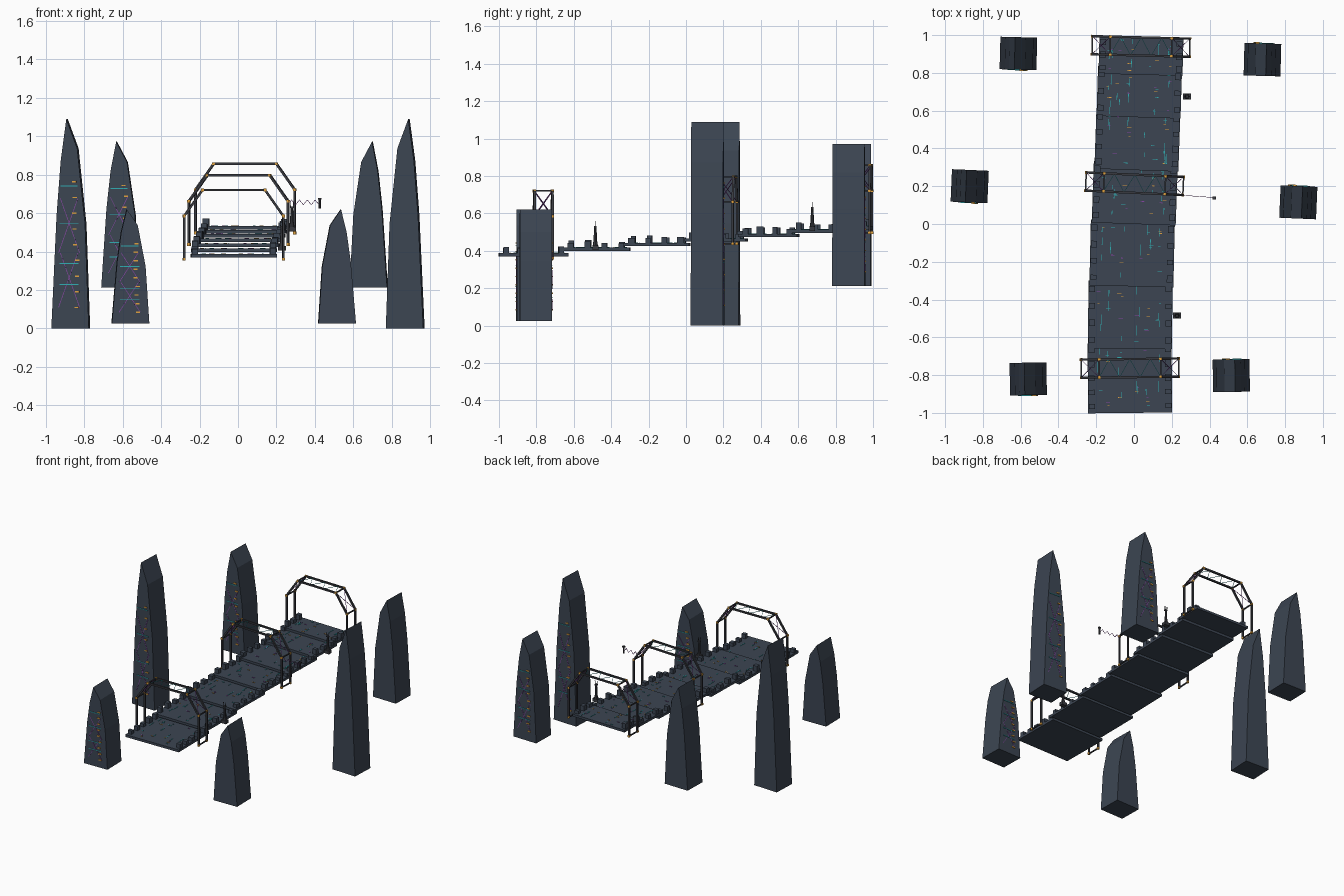
import bpy, bmesh, random
from math import radians
from mathutils import Matrix, Vector

if "Cube" in bpy.data.objects:
    bpy.data.objects.remove(bpy.data.objects["Cube"])

random.seed(4)


def mat(name, r, g, b):
    m = bpy.data.materials.new(name)
    m.diffuse_color = (r, g, b, 1)
    m.use_nodes = True
    m.node_tree.nodes["Principled BSDF"].inputs["Base Color"].default_value = m.diffuse_color
    return m


SLATE = mat("slate", .045, .06, .085)
METAL = mat("dark_metal", .04, .042, .05)
CYAN = mat("cyan", .03, .42, .45)
ORANGE = mat("orange", .75, .36, .05)
VIOLET = mat("violet", .25, .06, .38)


def place(x, y, z, deg=0):
    return Matrix.Translation((x, y, z)) @ Matrix.Rotation(radians(deg), 4, 'Z')


class Part:
    """Collects simple solids into one flat-shaded object."""

    def __init__(self, name, material, frame=Matrix()):
        self.name, self.material, self.frame = name, material, frame
        self.bm = bmesh.new()

    def box(self, c, size, frame=Matrix()):
        m = frame @ Matrix.Translation(c) @ Matrix.Diagonal((*size, 1))
        bmesh.ops.create_cube(self.bm, size=1, matrix=m)

    def bar(self, p, q, t):
        p, q = Vector(p), Vector(q)
        d = q - p
        m = Matrix.Translation((p + q) / 2) @ d.to_track_quat('Z', 'Y').to_matrix().to_4x4()
        self.box((0, 0, 0), (t, t, d.length), m)

    def cone(self, c, r1, r2, h, n=8):
        bmesh.ops.create_cone(self.bm, cap_ends=True, segments=n, radius1=r1, radius2=r2,
                              depth=h, matrix=Matrix.Translation(Vector(c) + Vector((0, 0, h / 2))))

    def prism(self, pts, depth):
        vs = [self.bm.verts.new((x, -depth / 2, z)) for x, z in pts]
        f = self.bm.faces.new(vs)
        ext = bmesh.ops.extrude_face_region(self.bm, geom=[f])['geom']
        bmesh.ops.translate(self.bm, vec=(0, depth, 0),
                            verts=[v for v in ext if isinstance(v, bmesh.types.BMVert)])
        bmesh.ops.recalc_face_normals(self.bm, faces=self.bm.faces)

    def done(self):
        me = bpy.data.meshes.new(self.name)
        self.bm.to_mesh(me)
        self.bm.free()
        me.materials.append(self.material)
        ob = bpy.data.objects.new(self.name, me)
        ob.matrix_world = self.frame
        bpy.context.collection.objects.link(ob)


# Stepped deck: y start, y end, bottom z, centre x, turn
W, T = .445, .018
SLABS = [(-1, -.63, .37, -.022, .6), (-.66, -.30, .399, -.02, -.5), (-.33, .02, .425, -.01, -1.3),
         (0, .325, .449, .004, -2), (.285, .6, .473, .018, -2), (.565, .83, .495, .028, -1.8),
         (.79, .992, .515, .037, -1.5)]
for i, (y0, y1, z, cx, rot) in enumerate(SLABS):
    L = y1 - y0
    fr = place(cx, (y0 + y1) / 2, z, rot)
    slab = Part(f"deck_slab_{i}", SLATE, fr)
    slab.box((0, 0, T / 2), (W, L, T))
    slab.done()
    # parapet blocks along both edges
    blocks = Part(f"parapet_blocks_{i}", SLATE, fr)
    n = max(2, round(L / .08))
    for s in (-1, 1):
        for k in range(n):
            h = random.uniform(.022, .04)
            blocks.box((s * (W / 2 - .02), (k + .5) / n * L - L / 2, T + h / 2),
                       (.032, random.uniform(.025, .038), h))
    blocks.done()
    # thin inlaid circuit strips
    for name, m, cnt in (("cyan", CYAN, 16), ("orange", ORANGE, 5), ("violet", VIOLET, 4)):
        strips = Part(f"deck_{name}_strips_{i}", m, fr)
        for k in range(cnt):
            x = random.choice((-.16, -.11, -.05, .04, .09, .15)) + random.uniform(-.01, .01)
            y = random.uniform(-.4, .4) * L
            if name == "cyan" and k % 3:
                size = (.003, random.uniform(.02, .06), .003)
            else:
                size = (random.uniform(.01, .025), .003, .003)
            strips.box((x, y, T + .001), size)
        strips.done()

# Gantry arches: two six-point hoops tied together with cross bracing
HOOP = [(-.258, 0), (-.258, .225), (-.163, .36), (.163, .36), (.258, .225), (.258, 0)]
for i, (cx, cy, z, rot) in enumerate([(-.022, -.763, .36, .6), (.003, .213, .437, -2.6),
                                      (.037, .94, .497, -1.5)]):
    fr = place(cx, cy, z, rot)
    hoops = Part(f"arch_frame_{i}", METAL, fr)
    nodes = Part(f"arch_joints_{i}", ORANGE, fr)
    brace = Part(f"arch_bracing_{i}", VIOLET, fr)
    lights = Part(f"arch_wires_{i}", CYAN, fr)
    d = .048
    for s in (-d, d):
        for a, b in zip(HOOP, HOOP[1:]):
            hoops.bar((a[0], s, a[1]), (b[0], s, b[1]), .012)
        for x, zz in HOOP:
            nodes.box((x, s, zz), (.014, .014, .014))
    for x, zz in HOOP:
        hoops.bar((x, -d, zz), (x, d, zz), .008)
    for k in (1, 3):
        a, b = HOOP[k], HOOP[k + 1]
        for s in (-d, d):
            brace.bar((a[0], s, a[1]), (b[0], -s, b[1]), .003)
    for k in range(6):
        x0, x1 = -.163 + k * .326 / 6, -.163 + (k + 1) * .326 / 6
        s = d if k % 2 else -d
        lights.bar((x0, s, .36), (x1, -s, .36), .0025)
    for p in (hoops, nodes, brace, lights):
        p.done()

# Floating towers: outer edge at -x, trim on the -y face; right ones are turned half round
TW, TD = .195, .172
PROFILE = [(-.5, 0), (-.36, .54), (-.25, .8), (-.1, 1), (.19, .86), (.4, .5), (.5, 0)]
TOWERS = [("front_left", -.56, -.82, .025, .595, 1), ("front_right", .515, -.803, .025, .595, 181),
          ("middle_left", -.87, .2, 0, 1.09, -2.5), ("middle_right", .87, .115, 0, 1.09, 177.5),
          ("back_left", -.612, .903, .212, .76, -1.5), ("back_right", .68, .87, .212, .76, 178.5)]
for name, x, y, z, H, rot in TOWERS:
    fr = place(x, y, z, rot)
    body = Part(f"tower_{name}", SLATE, fr)
    body.prism([(u * TW, v * H) for u, v in PROFILE], TD)
    body.done()
    f = -TD / 2
    bands = Part(f"tower_bands_{name}", CYAN, fr)
    for v in (.21, .31, .5, .68):
        w = .1 if v < .6 else .09
        bands.box((-.005, f - .001, v * H), (w, .005, .004))
    bands.done()
    windows = Part(f"tower_windows_{name}", ORANGE, fr)
    for k in range(9):
        windows.box((.04 - .002 * k + random.uniform(-.008, .008), f - .002, (.1 + .075 * k) * H),
                    (.022, .008, .007))
    windows.done()
    lines = Part(f"tower_diagonals_{name}", VIOLET, fr)
    for v in (.1, .36):
        lines.bar((-.06, f, v * H), (.04, f, (v + .26) * H), .003)
        lines.bar((.05, f, v * H), (-.05, f, (v + .26) * H), .003)
    lines.done()

# Small beacon posts beside the deck
for i, (x, y, z) in enumerate([(.228, -.485, .405), (.28, .675, .505)]):
    post = Part(f"beacon_post_{i}", METAL, place(x, y, z))
    post.box((0, 0, .012), (.042, .032, .024))
    post.cone((0, 0, .024), .014, .009, .03)
    post.cone((0, 0, .05), .009, .007, .075)
    post.box((0, 0, .125), (.02, .014, .008))
    for s in (-1, 1):
        post.bar((s * .007, 0, .125), (s * .009, 0, .155), .004)
    post.done()

# Drifting rod on a zigzag tether by the middle arch
tether = Part("zigzag_tether", VIOLET)
pts = [(.258 + k * .0205, .152 - k * .0015, .655 + (.014 if k % 2 else -.012)) for k in range(9)]
for a, b in zip(pts, pts[1:]):
    tether.bar(a, b, .0025)
tether.done()
rod = Part("drifting_rod", METAL, place(.425, .138, .625))
rod.cone((0, 0, 0), .006, .006, .055)
rod.box((0, 0, .05), (.018, .014, .01))
rod.done()
